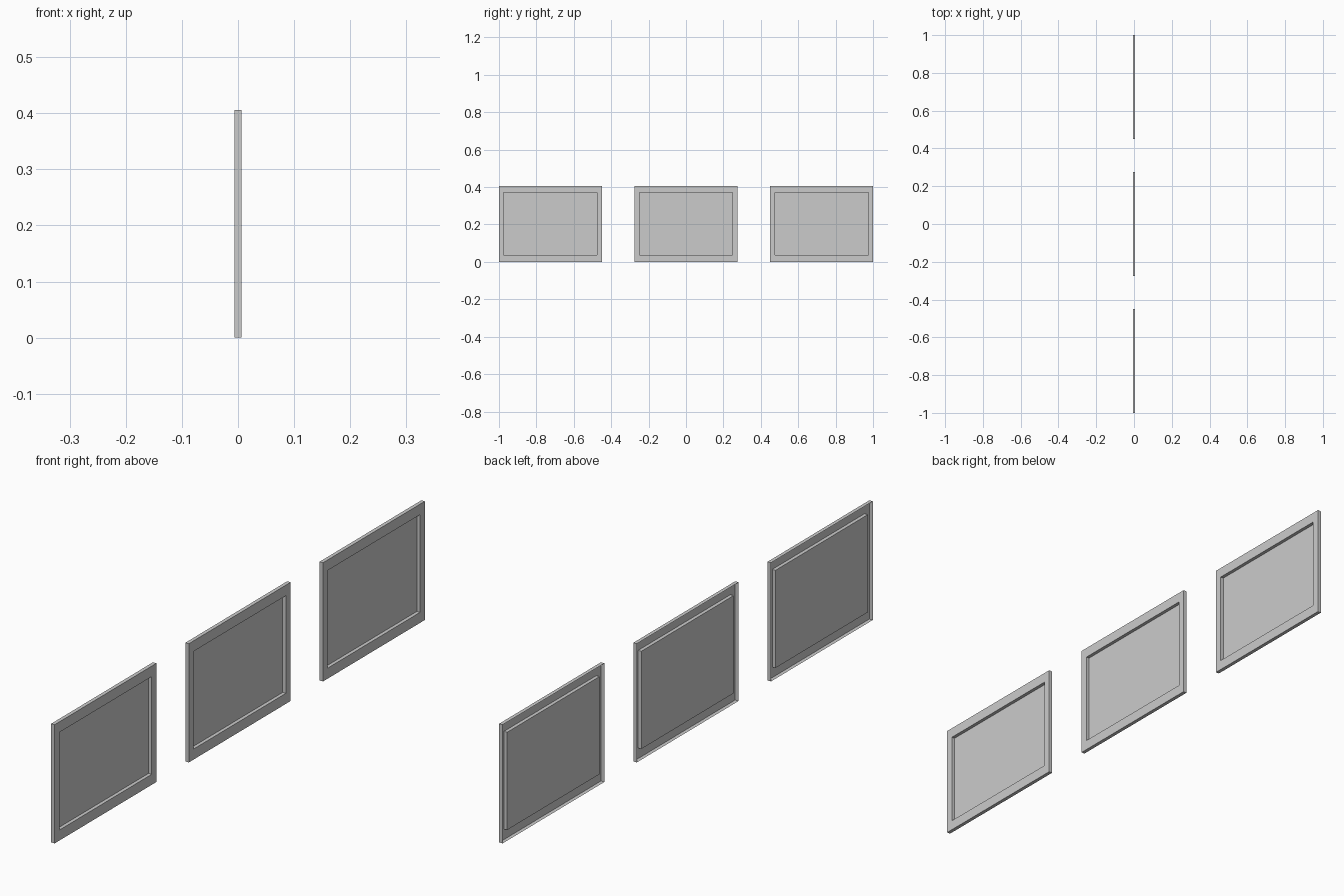
import bpy, bmesh

if "Cube" in bpy.data.objects:
    bpy.data.objects.remove(bpy.data.objects["Cube"])

WIDTH, HEIGHT = 0.55, 0.406      # outer size of each frame
RIM_Y, RIM_Z = 0.0255, 0.036     # border widths
FRONT, BACK, PANEL = 0.0065, -0.0065, -0.0055


def rect_loop(bm, x, inset_y, inset_z):
    y, z0, z1 = WIDTH / 2 - inset_y, inset_z, HEIGHT - inset_z
    return [bm.verts.new((x, a, b)) for a, b in ((-y, z0), (y, z0), (y, z1), (-y, z1))]


def picture_frame(name, y):
    # Open-backed shell: outer wall, front border, recess wall, picture panel
    bm = bmesh.new()
    loops = [rect_loop(bm, *spec) for spec in (
        (BACK, 0, 0), (FRONT, 0, 0), (FRONT, RIM_Y, RIM_Z), (PANEL, RIM_Y, RIM_Z))]
    for a, b in zip(loops, loops[1:]):
        for i in range(4):
            j = (i + 1) % 4
            bm.faces.new((a[i], a[j], b[j], b[i]))
    bm.faces.new(loops[-1])
    mesh = bpy.data.meshes.new(name)
    bm.to_mesh(mesh)
    bm.free()
    obj = bpy.data.objects.new(name, mesh)
    obj.location.y = y
    bpy.context.collection.objects.link(obj)


# Row of three identical frames
for name, y in (("picture_frame_left", -0.725), ("picture_frame_middle", 0),
                ("picture_frame_right", 0.725)):
    picture_frame(name, y)
